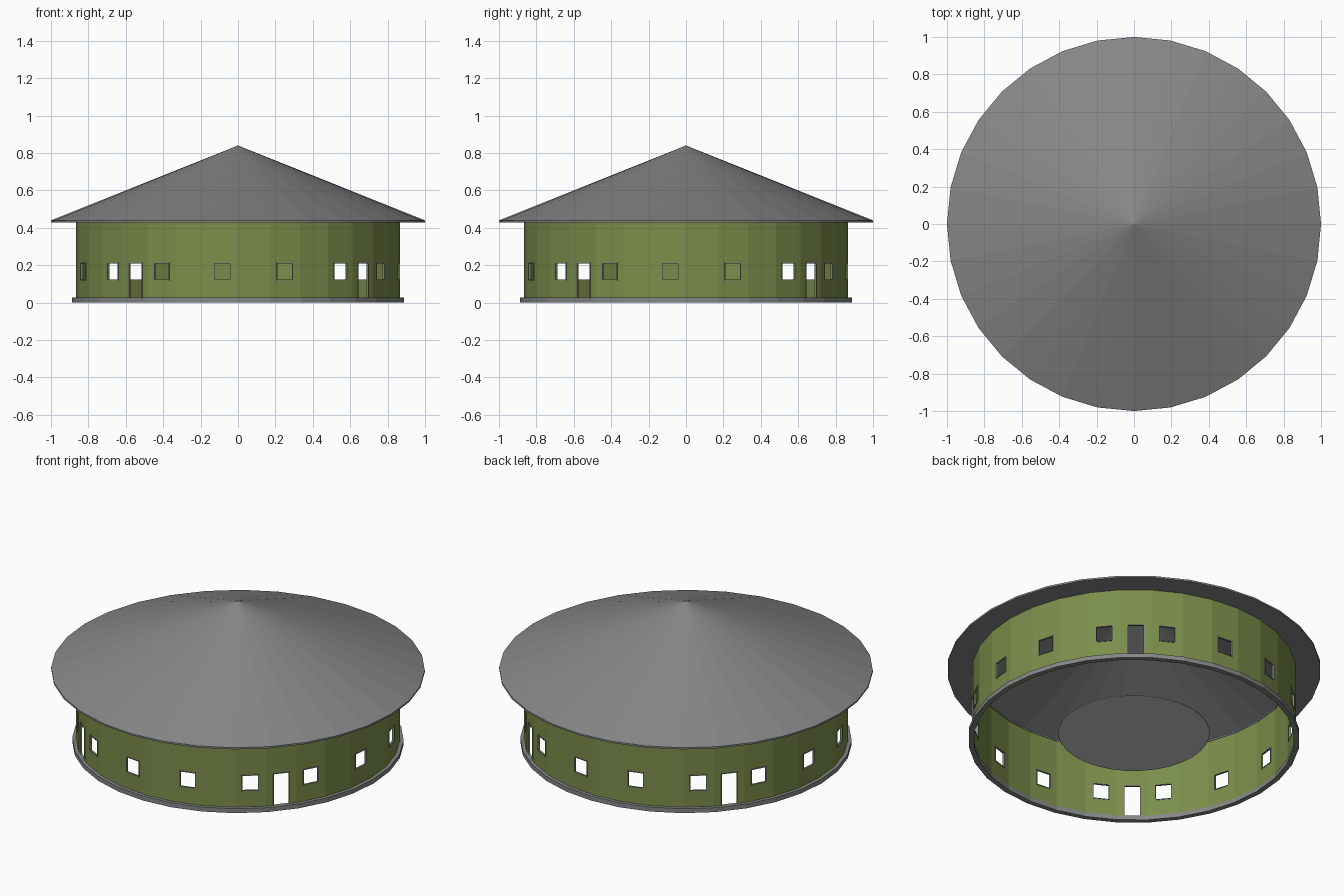
import bpy, bmesh, math

if "Cube" in bpy.data.objects:
    bpy.data.objects.remove(bpy.data.objects["Cube"])

SIDES = 32
STEP = 2 * math.pi / SIDES
WALL_R = 0.867
APOTHEM = WALL_R * math.cos(STEP / 2)
HALF = WALL_R * math.sin(STEP / 2)
BASE_Z, SILL_Z, HEAD_Z, EAVE_Z = 0.0, 0.123, 0.21, 0.43
OPEN = 0.042      # half width of every opening
TRIM = 0.004      # frame width


def material(name, rgb):
    m = bpy.data.materials.new(name)
    m.diffuse_color = (*rgb, 1)
    m.use_nodes = True
    m.node_tree.nodes["Principled BSDF"].inputs["Base Color"].default_value = m.diffuse_color
    return m


def finish(bm, name, mat=None):
    bmesh.ops.remove_doubles(bm, verts=bm.verts, dist=1e-5)
    me = bpy.data.meshes.new(name)
    bm.to_mesh(me)
    bm.free()
    ob = bpy.data.objects.new(name, me)
    bpy.context.collection.objects.link(ob)
    if mat:
        me.materials.append(mat)
    return ob


def lathe(name, profile, closed=False, mat=None):
    """Revolve an (r, z) profile into a faceted solid."""
    bm = bmesh.new()
    vs = [bm.verts.new((r, 0, z)) for r, z in profile]
    pairs = list(zip(vs, vs[1:])) + ([(vs[-1], vs[0])] if closed else [])
    es = [bm.edges.new(p) for p in pairs]
    bmesh.ops.spin(bm, geom=vs + es, cent=(0, 0, 0), axis=(0, 0, 1),
                   angle=2 * math.pi, steps=SIDES, use_duplicate=False)
    bmesh.ops.remove_doubles(bm, verts=bm.verts, dist=1e-5)
    bmesh.ops.recalc_face_normals(bm, faces=bm.faces)
    return finish(bm, name, mat)


def panel(bm, phi, us, zs, hole=None):
    """Flat grid panel facing angle phi, with one cell left open."""
    s, c = math.sin(phi), math.cos(phi)

    def vert(u, z):
        return bm.verts.new((APOTHEM * s + u * c, -APOTHEM * c + u * s, z))

    for i in range(len(us) - 1):
        for j in range(len(zs) - 1):
            if (i, j) != hole:
                bm.faces.new([vert(us[i], zs[j]), vert(us[i + 1], zs[j]),
                              vert(us[i + 1], zs[j + 1]), vert(us[i], zs[j + 1])])


def solidify(ob, thickness, offset):
    mod = ob.modifiers.new("thickness", "SOLIDIFY")
    mod.thickness = thickness
    mod.offset = offset


green = material("green_wall", (0.20, 0.27, 0.07))
dark = material("dark_grey", (0.24, 0.24, 0.24))

# Round wall and opening frames, one facet at a time
wall, windows, doors = bmesh.new(), bmesh.new(), bmesh.new()
us = [-HALF, -OPEN, OPEN, HALF]
trim_us = [-OPEN - TRIM, -OPEN, OPEN, OPEN + TRIM]
for k in range(SIDES):
    phi = (k + 0.5) * STEP
    if k % 8 == 4:      # doorway
        panel(wall, phi, us, [BASE_Z, 0.026, HEAD_Z, EAVE_Z], (1, 1))
        panel(doors, phi, trim_us, [0.026, HEAD_Z, HEAD_Z + TRIM], (1, 0))
    elif k % 2:         # window
        panel(wall, phi, us, [BASE_Z, SILL_Z, HEAD_Z, EAVE_Z], (1, 1))
        panel(windows, phi, trim_us,
              [SILL_Z - TRIM, SILL_Z, HEAD_Z, HEAD_Z + TRIM], (1, 1))
    else:               # plain facet
        panel(wall, phi, [-HALF, HALF], [BASE_Z, EAVE_Z])

solidify(finish(wall, "round_wall", green), 0.006, -1)
solidify(finish(windows, "window_frames", dark), 0.012, -0.4)
solidify(finish(doors, "door_frames", dark), 0.012, -0.4)

# Open conical roof resting on a flat eave plate
lathe("roof", [(0, 0.84), (1, 0.439)], mat=dark)
lathe("eave_plate", [(1, 0.439), (1, 0.429), (0.858, 0.429), (0.858, 0.439)],
      True, dark)

# Base ring around the foot of the wall
lathe("base_ring", [(0.887, 0), (0.887, 0.026), (0.858, 0.026), (0.858, 0)],
      True, dark)

# Low disc in the middle of the floor
lathe("centre_disc", [(0, 0.046), (0.405, 0.046), (0.405, 0.042), (0, 0.042)])
